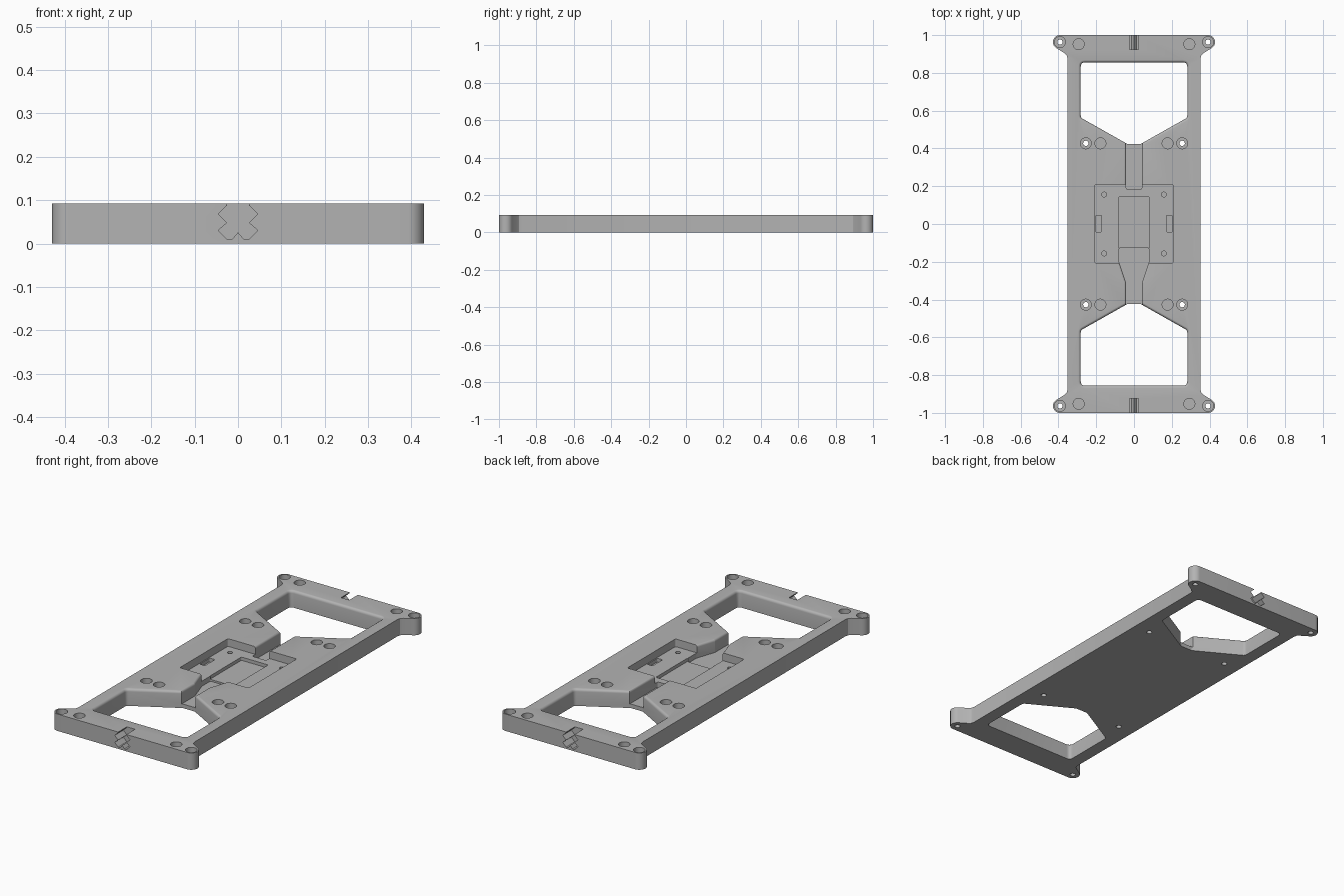
import bpy, bmesh, math
from mathutils import Vector

H = 0.092          # plate thickness
TOP = H + 0.02     # height where the cutters end
POCKET = 0.05      # floor of the wide central pocket
CHANNEL = 0.022    # floor of the cable channels

old = bpy.data.objects.get("Cube")
if old:
    bpy.data.objects.remove(old, do_unlink=True)

grey = bpy.data.materials.new("plate grey")
grey.use_nodes = True
grey.diffuse_color = (0.45, 0.45, 0.45, 1)
grey.node_tree.nodes["Principled BSDF"].inputs["Base Color"].default_value = (0.45, 0.45, 0.45, 1)


def mirror_x(points):
    """Close a right-hand half outline (listed upwards) into a full loop."""
    return points + [(-x, y) for x, y in reversed(points)]


def rounded(points, radius, steps=5):
    """Replace every corner of a loop with a tangent curve."""
    out = []
    for i, p in enumerate(points):
        p = Vector(p)
        a, b = Vector(points[i - 1]) - p, Vector(points[(i + 1) % len(points)]) - p
        reach = min(radius / math.tan(a.angle(b) / 2), a.length * 0.45, b.length * 0.45)
        start, end = p + a.normalized() * reach, p + b.normalized() * reach
        for k in range(steps + 1):
            t = k / steps
            out.append(start * (1 - t) ** 2 + p * (2 * t * (1 - t)) + end * t ** 2)
    return out


def grown(points, distance):
    """Offset a counter-clockwise loop outwards."""
    out = []
    for i, p in enumerate(points):
        p = Vector(p)
        a = (p - Vector(points[i - 1])).normalized()
        b = (Vector(points[(i + 1) % len(points)]) - p).normalized()
        na, nb = Vector((a.y, -a.x)), Vector((b.y, -b.x))
        out.append(p + (na + nb) * (distance / (1 + na.dot(nb))))
    return out


def loft(name, rings):
    """Solid through a stack of equal-length 3D rings."""
    bm = bmesh.new()
    loops = [[bm.verts.new(v) for v in ring] for ring in rings]
    for low, high in zip(loops, loops[1:]):
        for i in range(len(low)):
            j = (i + 1) % len(low)
            bm.faces.new((low[i], low[j], high[j], high[i]))
    bm.faces.new(loops[0][::-1])
    bm.faces.new(loops[-1])
    bmesh.ops.recalc_face_normals(bm, faces=bm.faces[:])
    mesh = bpy.data.meshes.new(name)
    bm.to_mesh(mesh)
    bm.free()
    mesh.materials.append(grey)
    obj = bpy.data.objects.new(name, mesh)
    bpy.context.scene.collection.objects.link(obj)
    return obj


def prism(name, points, z0, z1, fillet=0):
    """Vertical prism; a fillet flares it where it meets the plate top."""
    levels = [(z0, 0), (z1, 0)]
    if fillet:
        arc = [math.radians(22.5 * k) for k in range(5)]
        base = H + 0.0005 - fillet
        levels = [(z0, 0)] + [(base + fillet * math.sin(t), fillet * (1 - math.cos(t)))
                              for t in arc] + [(z1, fillet)]
    return loft(name, [[(p[0], p[1], z) for p in grown(points, d)] for z, d in levels])


def circle(x, y, r, n=32):
    return [(x + r * math.cos(math.tau * k / n), y + r * math.sin(math.tau * k / n)) for k in range(n)]


def box(x0, x1, y0, y1):
    return [(x0, y0), (x1, y0), (x1, y1), (x0, y1)]


def volume(mesh):
    bm = bmesh.new()
    bm.from_mesh(mesh)
    result = bm.calc_volume()
    bm.free()
    return result


def carve(cutter):
    """Subtract a cutter, taking the first solver that gives a sound solid."""
    cutter.hide_render = True
    before = volume(plate.data)
    for solver in ("EXACT", "MANIFOLD", "FLOAT"):
        mod = plate.modifiers.new("cut", "BOOLEAN")
        mod.operation, mod.solver, mod.object = "DIFFERENCE", solver, cutter
        depsgraph = bpy.context.evaluated_depsgraph_get()
        depsgraph.update()
        result = bpy.data.meshes.new_from_object(plate.evaluated_get(depsgraph))
        plate.modifiers.remove(mod)
        if before * 0.7 < volume(result) < before:
            plate.data = result
            break
    bpy.data.objects.remove(cutter, do_unlink=True)


def cut(name, points, z0, z1=TOP, fillet=0):
    carve(prism(name, points, z0, z1, fillet))


# Plate outline with rounded corner ears
ear = [(0.392 + 0.037 * math.cos(math.radians(a)), 0.963 + 0.037 * math.sin(math.radians(a)))
       for a in range(-60, 91, 10)]
quarter = [(0.352, 0.875), (0.356, 0.893), (0.366, 0.903)] + ear
right = [(x, -y) for x, y in reversed(quarter)] + quarter
plate = prism("base_plate", mirror_x(right), 0, H)

for s in (1, -1):
    # Large window at each end
    window = mirror_x([(0.036, 0.424), (0.282, 0.563), (0.282, 0.855)])
    window = [(x, s * y) for x, y in window][::s]
    cut("window_cutter", rounded(window, 0.022), -0.02, TOP, 0.015)

    # Zigzag connector notch with a small ridge in its floor
    half = [(0.013, 0.01), (0.025, 0.01), (0.046, 0.03), (0.025, 0.048),
            (0.046, 0.068), (0.025, 0.088), (0.025, TOP)]
    notch = [(0, 0.026)] + mirror_x(half)
    carve(loft("notch_cutter", [[(x, s * y, z) for x, z in notch] for y in (0.925, 1.05)]))

    for m in (1, -1):
        # Screw holes with counterbores, and blind round recesses
        for x, y in ((0.392, 0.963), (0.255, 0.427)):
            cut("screw_cutter", circle(m * x, s * y, 0.014), -0.02)
            cut("counterbore_cutter", circle(m * x, s * y, 0.029), 0.055)
        for x, y in ((0.293, 0.952), (0.178, 0.427)):
            cut("recess_cutter", circle(m * x, s * y, 0.029), 0.058)

# Central pocket and its inner recess
cut("pocket_cutter", rounded(box(-0.208, 0.208, -0.206, 0.21), 0.01), POCKET)
cut("inner_recess_cutter", rounded(box(-0.081, 0.081, -0.13, 0.145), 0.008), 0.032)

# Side slots and pin holes in the pocket floor
for m in (1, -1):
    cut("slot_cutter", rounded(box(m * 0.187 - 0.016, m * 0.187 + 0.016, -0.042, 0.045), 0.007), 0.03)
    for s in (1, -1):
        cut("pin_cutter", circle(m * 0.158, s * 0.156, 0.013), 0.03)

# Cable channels running from the pocket to each window
cut("back_channel_cutter", rounded(box(-0.042, 0.042, 0.183, 0.47), 0.012), CHANNEL, TOP, 0.012)
chute = mirror_x([(0.042, -0.47), (0.042, -0.312), (0.079, -0.2), (0.079, -0.126)])
cut("front_channel_cutter", rounded(chute, 0.01), CHANNEL, TOP, 0.012)

# Smooth the rounded walls and keep the edges sharp
for o in bpy.context.selected_objects:
    o.select_set(False)
plate.select_set(True)
bpy.context.view_layer.objects.active = plate
bpy.ops.object.shade_smooth_by_angle(angle=math.radians(30))
